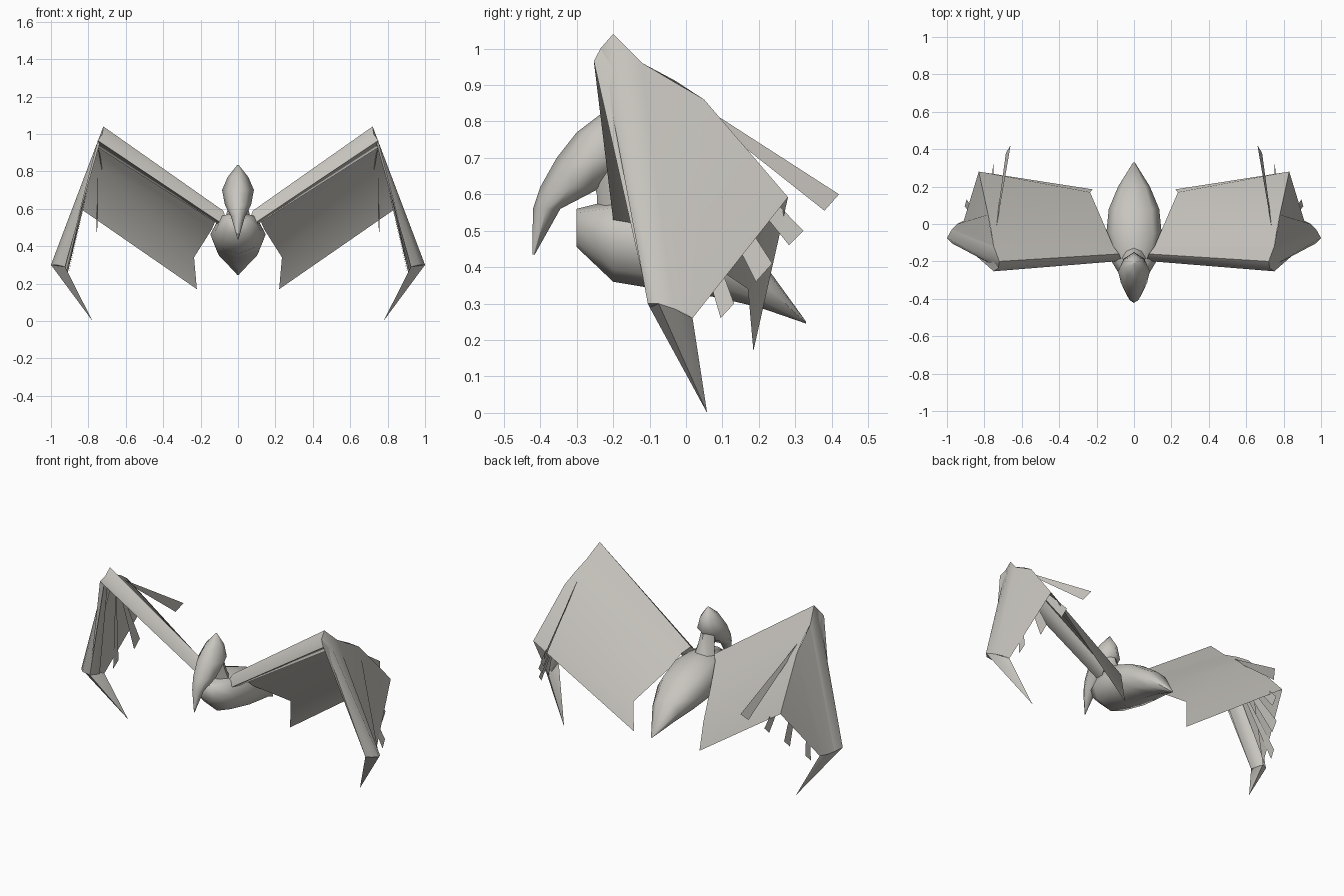
import bpy, bmesh
from mathutils import Vector

cube = bpy.data.objects.get("Cube")
if cube:
    bpy.data.objects.remove(cube, do_unlink=True)

# Single warm grey colour
grey = bpy.data.materials.new("warm_grey")
grey.use_nodes = True
colour = (0.58, 0.56, 0.52, 1)
grey.diffuse_color = colour
grey.node_tree.nodes["Principled BSDF"].inputs["Base Color"].default_value = colour


def finish(name, bm, mirrored=False, angle=1.0):
    bmesh.ops.remove_doubles(bm, verts=bm.verts, dist=0.0005)
    bmesh.ops.recalc_face_normals(bm, faces=bm.faces)
    mesh = bpy.data.meshes.new(name)
    bm.to_mesh(mesh)
    bm.free()
    mesh.materials.append(grey)
    obj = bpy.data.objects.new(name, mesh)
    bpy.context.collection.objects.link(obj)
    if mirrored:
        mod = obj.modifiers.new("mirror", 'MIRROR')
        mod.use_mirror_merge = False
    bpy.ops.object.select_all(action='DESELECT')
    obj.select_set(True)
    bpy.context.view_layer.objects.active = obj
    bpy.ops.object.shade_smooth_by_angle(angle=angle)
    return obj


def skin(name, rows, closed=False, mirrored=False, angle=1.0):
    """Join rows of points with faces; closed rows form a capped tube."""
    bm = bmesh.new()
    grid = [[bm.verts.new(p) for p in row] for row in rows]
    n = len(grid[0])
    for a, b in zip(grid, grid[1:]):
        for i in range(n if closed else n - 1):
            j = (i + 1) % n
            bm.faces.new((a[i], a[j], b[j], b[i]))
    if closed:
        bm.faces.new(grid[0])
        bm.faces.new(grid[-1])
    bmesh.ops.dissolve_degenerate(bm, edges=bm.edges, dist=0.0005)
    return finish(name, bm, mirrored, angle)


def body_ring(y, low, high, half):
    """Upright eight-sided ring at one station along the body."""
    mid, h = (low + high) / 2, (high - low) / 2
    shape = [(0, 1), (.7, .8), (1, .1), (.75, -.7), (0, -1), (-.75, -.7), (-1, .1), (-.7, .8)]
    return [(half * x, y, mid + h * z) for x, z in shape]


def head_ring(z, front, back, half):
    """Level eight-sided ring at one height of the head."""
    mid, d = (front + back) / 2, (back - front) / 2
    shape = [(0, -1), (.6, -.65), (1, 0), (.65, .65), (0, 1), (-.65, .65), (-1, 0), (-.6, -.65)]
    return [(half * x, mid + d * y, z) for x, y in shape]


# Plump body narrowing to a pointed tail
skin("body", [body_ring(*s) for s in (
    (-.30, .455, .56, .06), (-.20, .36, .585, .12), (-.05, .335, .57, .148),
    (.08, .318, .52, .135), (.20, .29, .43, .085), (.33, .245, .25, .004))], True, angle=1.2)

# Drooping head with a sharp crown and beak
skin("head", [head_ring(*s) for s in (
    (.835, -.215, -.205, .003), (.77, -.30, -.16, .055), (.70, -.355, -.15, .085),
    (.62, -.40, -.23, .07), (.56, -.42, -.345, .038), (.435, -.422, -.415, .002))], True, angle=1.2)

# Short neck
skin("neck", [head_ring(*s) for s in (
    (.70, -.27, -.17, .04), (.60, -.245, -.14, .055), (.50, -.24, -.09, .08))], True)

# Wing key points: inner end, wrist and fingertip joint
root = [(.10, -.20, .53), (.07, -.185, .565), (.08, -.16, .59), (.11, -.12, .56), (.11, -.14, .52)]
wrist = [(.75, -.253, .965), (.725, -.235, 1.0), (.72, -.20, 1.04), (.75, -.12, .96), (.755, -.17, .93)]
skin("inner_wing_arm", [root, wrist], True, True, 1.1)

# Cambered inner membrane with a hanging rear corner
rear_mid, rear_corner = (.78, .05, .86), (.83, .28, .592)
skin("inner_wing_membrane", [
    [root[3], (.14, -.05, .49), (.235, .17, .34), (.22, .185, .17)],
    [wrist[3], (.765, -.03, .912), rear_mid, rear_corner]], mirrored=True)

# Outer wing bone, running down to the fingertip joint
joint = [(.925, -.10, .29), (.97, -.105, .30), (1.0, -.075, .30), (.975, -.03, .285), (.915, -.02, .27)]
skin("outer_wing_arm", [wrist, joint], True, True, 1.1)

# Outer membrane spanning from bone to rear corner
skin("outer_wing_membrane", [
    [wrist[3], rear_mid, rear_corner],
    [joint[3], (.945, 0, .27), (.91, .018, .26)]], mirrored=True)

# Curved blade at the wing end
tip = (.778, .058, 0)
blade = [joint[0], joint[2], joint[3], (.91, .018, .26)]
skin("wing_tip", [blade, [tip] * 4], True, True)

# Long thin feathers fanning from the wrist
start = Vector((.75, -.10, .935))
ends = [((.66, .42, .60), (.685, .38, .555)), ((.752, .322, .50), (.757, .283, .46)),
        ((.825, .237, .41), (.832, .192, .36)), ((.895, .132, .30), (.905, .095, .26))]
for i, (upper, lower) in enumerate(ends):
    bm = bmesh.new()
    a, b = Vector(upper), Vector(lower)
    pts = [start, start.lerp(b, .02), b, a]
    bm.faces.new([bm.verts.new(p) for p in pts])
    finish("feather_%d" % (i + 1), bm, True)
